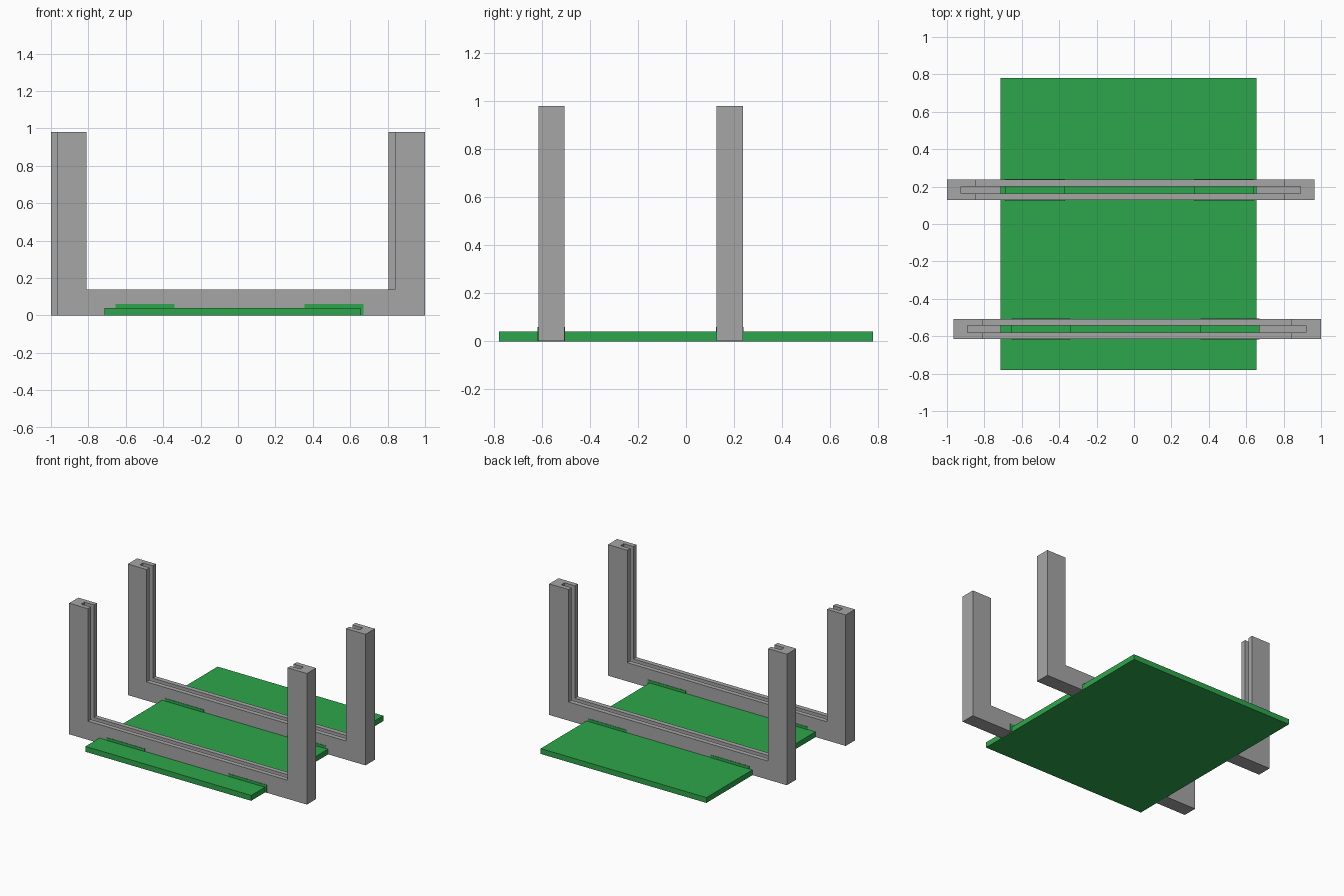
import bpy
import bmesh

if "Cube" in bpy.data.objects:
    bpy.data.objects.remove(bpy.data.objects["Cube"])


def material(name, color):
    m = bpy.data.materials.new(name)
    m.diffuse_color = (*color, 1)
    m.use_nodes = True
    m.node_tree.nodes["Principled BSDF"].inputs["Base Color"].default_value = m.diffuse_color
    return m


GREY = material("grey plastic", (0.38, 0.38, 0.38))
GREEN = material("board green", (0.027, 0.38, 0.07))


def extrude_profile(name, points, y0, y1, mat):
    """Extrude an XZ outline from y0 to y1."""
    bm = bmesh.new()
    face = bm.faces.new([bm.verts.new((x, y0, z)) for x, z in points])
    out = bmesh.ops.extrude_face_region(bm, geom=[face])
    verts = [g for g in out["geom"] if isinstance(g, bmesh.types.BMVert)]
    bmesh.ops.translate(bm, vec=(0, y1 - y0, 0), verts=verts)
    bmesh.ops.recalc_face_normals(bm, faces=bm.faces)
    mesh = bpy.data.meshes.new(name)
    bm.to_mesh(mesh)
    bm.free()
    mesh.materials.append(mat)
    obj = bpy.data.objects.new(name, mesh)
    bpy.context.collection.objects.link(obj)
    return obj


def box(name, x0, x1, y0, y1, z0, z1, mat):
    return extrude_profile(name, [(x0, z0), (x1, z0), (x1, z1), (x0, z1)], y0, y1, mat)


def rack_frame(name, x0, in0, in1, x1, groove0, groove1, y0, y1):
    """U-shaped frame with a slot running along the bar and up both posts."""
    base, bar, top = 0.001, 0.14, 0.98
    frame = extrude_profile(name, [(x0, base), (x1, base), (x1, top), (in1, top),
                                   (in1, bar), (in0, bar), (in0, top), (x0, top)],
                            y0, y1, GREY)
    mid = (y0 + y1) / 2
    cutter = box("slot_cutter", groove0, groove1, mid - 0.019, mid + 0.019, 0.03, 1.2, GREY)
    cutter.hide_render = True
    mod = frame.modifiers.new("slot", "BOOLEAN")
    mod.operation = "DIFFERENCE"
    mod.solver = "EXACT"
    mod.object = cutter
    bpy.context.view_layer.objects.active = frame
    bpy.ops.object.modifier_apply(modifier=mod.name)
    bpy.data.objects.remove(cutter)


# Base board
box("base_board", -0.715, 0.655, -0.78, 0.78, 0.0, 0.04, GREEN)

# Slotted frames, offset sideways from each other
rack_frame("front_frame", -0.965, -0.81, 0.84, 1.0, -0.89, 0.92, -0.615, -0.507)
rack_frame("back_frame", -1.0, -0.845, 0.805, 0.965, -0.925, 0.89, 0.127, 0.237)

# Low tabs that lock each frame to the board
for name, y0, y1, spans in (
        ("front_tab", -0.618, -0.504, ((-0.655, -0.34), (0.355, 0.67))),
        ("back_tab", 0.124, 0.240, ((-0.69, -0.37), (0.32, 0.64)))):
    for x0, x1 in spans:
        box(name, x0, x1, y0, y1, 0.002, 0.06, GREEN)
